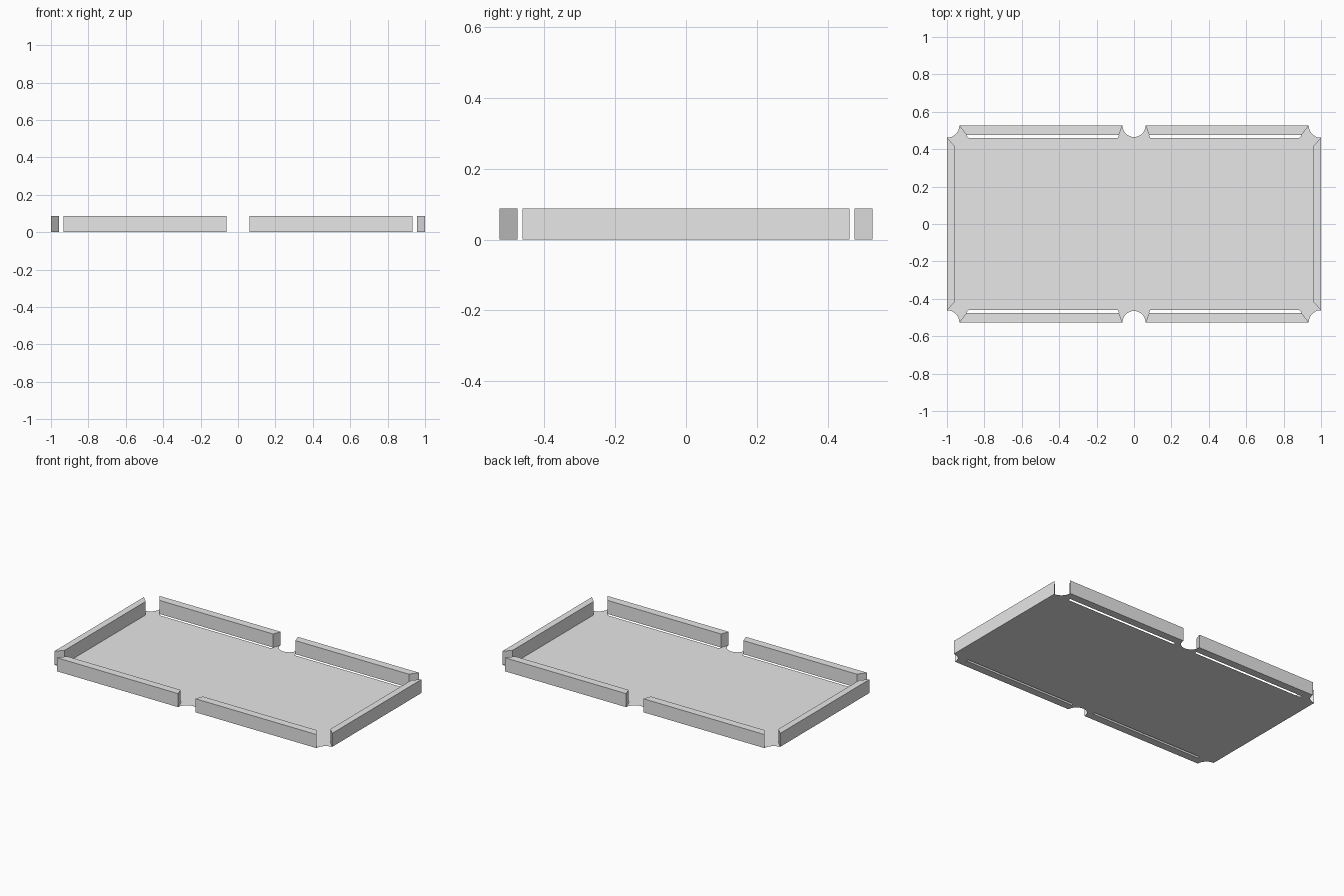
import bpy, bmesh
from math import cos, sin, pi

if "Cube" in bpy.data.objects:
    bpy.data.objects.remove(bpy.data.objects["Cube"])

HALF_X, HALF_Y, HEIGHT = 1.0, 0.527, 0.088
CORNER_R, SIDE_R = 0.066, 0.062

grey = bpy.data.materials.new("plain grey")
grey.use_nodes = True
grey.diffuse_color = (0.8, 0.8, 0.8, 1)
grey.node_tree.nodes["Principled BSDF"].inputs["Base Color"].default_value = (0.8, 0.8, 0.8, 1)


def arc(cx, cy, r, start, end, steps=8):
    angles = [start + (end - start) * i / steps for i in range(steps + 1)]
    return [(cx + r * cos(a), cy + r * sin(a)) for a in angles]


def slab(name, outline, height, mirror_x, mirror_y, keep_bottom=True):
    """Flat or extruded outline (counter-clockwise), mirrored about the centre."""
    bm = bmesh.new()
    base = [bm.verts.new((x, y, 0)) for x, y in outline]
    if height:
        top = [bm.verts.new((x, y, height)) for x, y in outline]
        bm.faces.new(top)
        for i in range(len(base)):
            j = (i + 1) % len(base)
            bm.faces.new((base[i], base[j], top[j], top[i]))
        if keep_bottom:
            bm.faces.new(base[::-1])
    else:
        bm.faces.new(base)
    mesh = bpy.data.meshes.new(name)
    bm.to_mesh(mesh)
    bm.free()
    mesh.materials.append(grey)
    obj = bpy.data.objects.new(name, mesh)
    bpy.context.collection.objects.link(obj)
    mod = obj.modifiers.new("mirror", "MIRROR")
    mod.use_axis = (mirror_x, mirror_y, False)
    mod.merge_threshold = 0.0005
    return obj


# Slanted rail ends run from the outer edge in to the bed edge
corner_out, corner_in = (HALF_X - CORNER_R, HALF_Y), (0.885, 0.46)
side_out, side_in = (SIDE_R, HALF_Y), (0.086, 0.46)


def along(p, q, y):
    t = (y - p[1]) / (q[1] - p[1])
    return (p[0] + (q[0] - p[0]) * t, y)


# Bed: one quarter with pocket cut-outs, leaving slots beside the long rails
quarter = [(0, 0), (HALF_X, 0)]
quarter += arc(HALF_X, HALF_Y, CORNER_R, 1.5 * pi, pi)
quarter += [corner_in, side_in]
quarter += arc(0, HALF_Y, SIDE_R, 0, -0.5 * pi)
slab("bed", quarter, 0, True, True)

# Four long rails
rail_y = 0.476
slab("long_rails", [corner_out, side_out, along(side_out, side_in, rail_y),
                    along(corner_out, corner_in, rail_y)], HEIGHT, True, True)

# Two end rails standing on the bed
end_y = HALF_Y - CORNER_R
slab("end_rails", [(HALF_X, -end_y), (HALF_X, end_y), (0.957, 0.416), (0.957, -0.416)],
     HEIGHT, True, False, keep_bottom=False)
